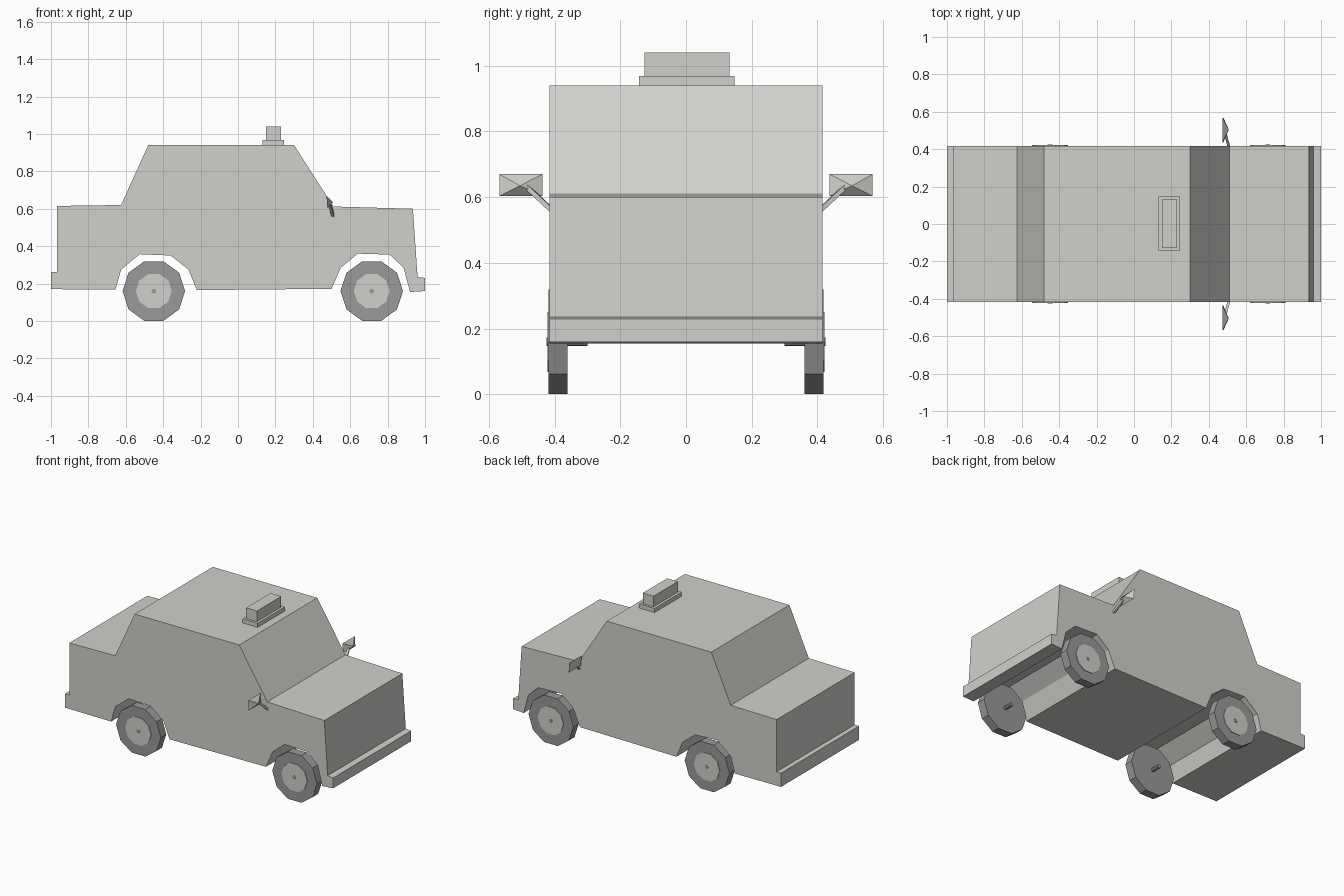
import bpy, bmesh, math
from mathutils import Vector

cube = bpy.data.objects.get("Cube")
if cube:
    bpy.data.objects.remove(cube, do_unlink=True)


def material(name, color):
    mat = bpy.data.materials.new(name)
    mat.use_nodes = True
    mat.diffuse_color = color
    mat.node_tree.nodes["Principled BSDF"].inputs["Base Color"].default_value = color
    return mat


PAINT = material("pale grey", (0.63, 0.63, 0.6, 1))
RUBBER = material("dark grey", (0.32, 0.32, 0.32, 1))


def finish(name, bm, mat):
    bmesh.ops.recalc_face_normals(bm, faces=bm.faces)
    mesh = bpy.data.meshes.new(name)
    bm.to_mesh(mesh)
    bm.free()
    mesh.materials.append(mat)
    obj = bpy.data.objects.new(name, mesh)
    bpy.context.collection.objects.link(obj)
    return obj


def extrude_profile(name, points, y0, y1, mat):
    """Sweep an x-z outline across the width."""
    bm = bmesh.new()
    face = bm.faces.new([bm.verts.new((x, y0, z)) for x, z in points])
    new = bmesh.ops.extrude_face_region(bm, geom=[face])["geom"]
    moved = [v for v in new if isinstance(v, bmesh.types.BMVert)]
    bmesh.ops.translate(bm, verts=moved, vec=(0, y1 - y0, 0))
    return finish(name, bm, mat)


def box(name, x0, x1, y0, y1, z0, z1, mat):
    return extrude_profile(name, [(x0, z0), (x1, z0), (x1, z1), (x0, z1)], y0, y1, mat)


def disc(name, cx, cz, radius, y0, y1, mat, sides=10):
    ring = [(cx + radius * math.cos(math.tau * i / sides),
             cz + radius * math.sin(math.tau * i / sides)) for i in range(sides)]
    return extrude_profile(name, ring, y0, y1, mat)


# Body shell, with bumpers and wheel arches in one outline
outline = [
    (-1, 0.17), (-1, 0.263), (-0.967, 0.263), (-0.967, 0.615),
    (-0.625, 0.62), (-0.48, 0.94), (0.3, 0.94), (0.51, 0.612),
    (0.935, 0.6), (0.96, 0.235), (1, 0.23), (1, 0.16), (0.92, 0.155),
    (0.885, 0.285), (0.81, 0.355), (0.64, 0.36), (0.55, 0.285), (0.5, 0.172),
    (-0.22, 0.165), (-0.265, 0.275), (-0.36, 0.35), (-0.525, 0.357),
    (-0.625, 0.275), (-0.655, 0.168),
]
extrude_profile("body", outline, -0.416, 0.416, PAINT)

# Roof sign
box("roof_sign_base", 0.132, 0.247, -0.143, 0.147, 0.94, 0.968, PAINT)
box("roof_sign", 0.15, 0.23, -0.127, 0.132, 0.968, 1.04, PAINT)

# Wheels
for end, cx in (("rear", -0.45), ("front", 0.715)):
    for side, s in (("left", 1), ("right", -1)):
        label = f"{end}_{side}"
        disc(label + "_tyre", cx, 0.16, 0.167, s * 0.36, s * 0.418, RUBBER)
        disc(label + "_hub", cx, 0.16, 0.096, s * 0.4, s * 0.422, PAINT)
        disc(label + "_axle", cx, 0.16, 0.013, s * 0.3, s * 0.424, RUBBER, 8)

# Door mirrors: pyramid housings on thin arms
for side, s in (("left", 1), ("right", -1)):
    bm = bmesh.new()
    base = [bm.verts.new((x, s * y, z)) for x, y, z in (
        (0.478, 0.437, 0.603), (0.478, 0.568, 0.603),
        (0.473, 0.568, 0.67), (0.473, 0.437, 0.67))]
    tip = bm.verts.new((0.507, s * 0.505, 0.635))
    bm.faces.new(base)
    for i in range(4):
        bm.faces.new((base[i], base[(i + 1) % 4], tip))
    finish(side + "_mirror", bm, PAINT)

    start, end = Vector((0.508, s * 0.41, 0.562)), Vector((0.488, s * 0.485, 0.632))
    bm = bmesh.new()
    bmesh.ops.create_cube(bm, size=1)
    bmesh.ops.scale(bm, verts=bm.verts, vec=(0.014, 0.014, (end - start).length))
    arm = finish(side + "_mirror_arm", bm, PAINT)
    arm.location = (start + end) / 2
    arm.rotation_euler = (end - start).to_track_quat("Z", "X").to_euler()
